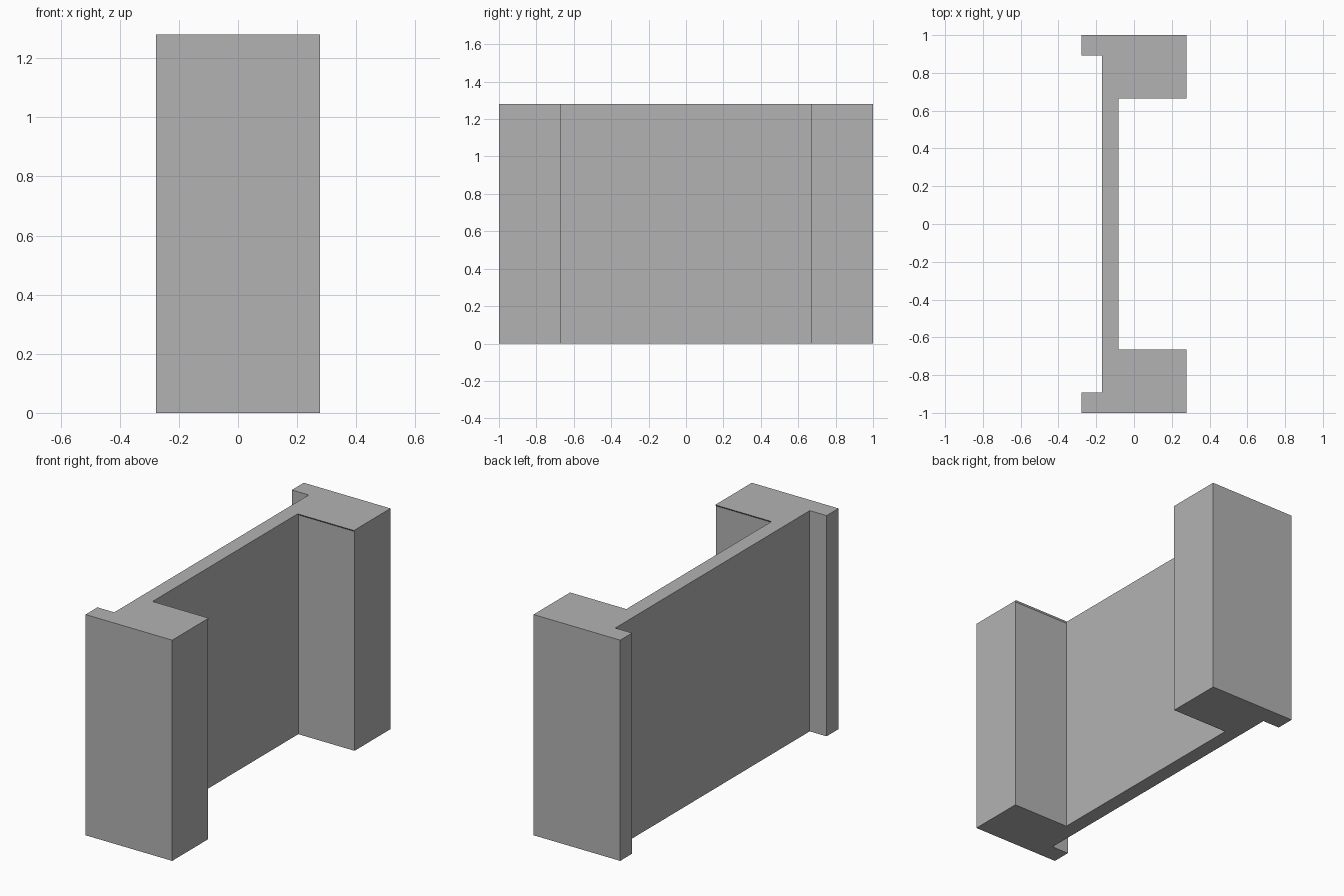
import bpy
import bmesh

cube = bpy.data.objects.get("Cube")
if cube:
    bpy.data.objects.remove(cube, do_unlink=True)

HEIGHT = 1.28
BACK, FRONT = -0.278, 0.278      # outer x limits
WEB_BACK, WEB_FRONT = -0.17, -0.083

grey = bpy.data.materials.new("plain grey")
grey.use_nodes = True
colour = (0.45, 0.45, 0.45, 1)
grey.diffuse_color = colour
grey.node_tree.nodes["Principled BSDF"].inputs["Base Color"].default_value = colour


def ring(bm, z, inner):
    """Channel outline: half of it listed, the other half mirrored in y."""
    half = [(WEB_FRONT, inner), (FRONT, inner), (FRONT, 1), (BACK, 1),
            (BACK, 0.891), (WEB_BACK, 0.891)]
    outline = half + [(x, -y) for x, y in reversed(half)]
    return [bm.verts.new((x, y, z)) for x, y in outline]


# Channel body, with a slim overhang at the top of the inner post faces
bm = bmesh.new()
levels = [(0, 0.671), (HEIGHT - 0.008, 0.671), (HEIGHT, 0.665)]
rings = [ring(bm, z, inner) for z, inner in levels]
for low, high in zip(rings, rings[1:]):
    for i in range(len(low)):
        j = (i + 1) % len(low)
        bm.faces.new((low[i], low[j], high[j], high[i]))
bm.faces.new(rings[0])
bm.faces.new(rings[-1])
bmesh.ops.recalc_face_normals(bm, faces=bm.faces)

mesh = bpy.data.meshes.new("channel_body")
bm.to_mesh(mesh)
bm.free()
mesh.materials.append(grey)
body = bpy.data.objects.new("channel_body", mesh)
bpy.context.collection.objects.link(body)
